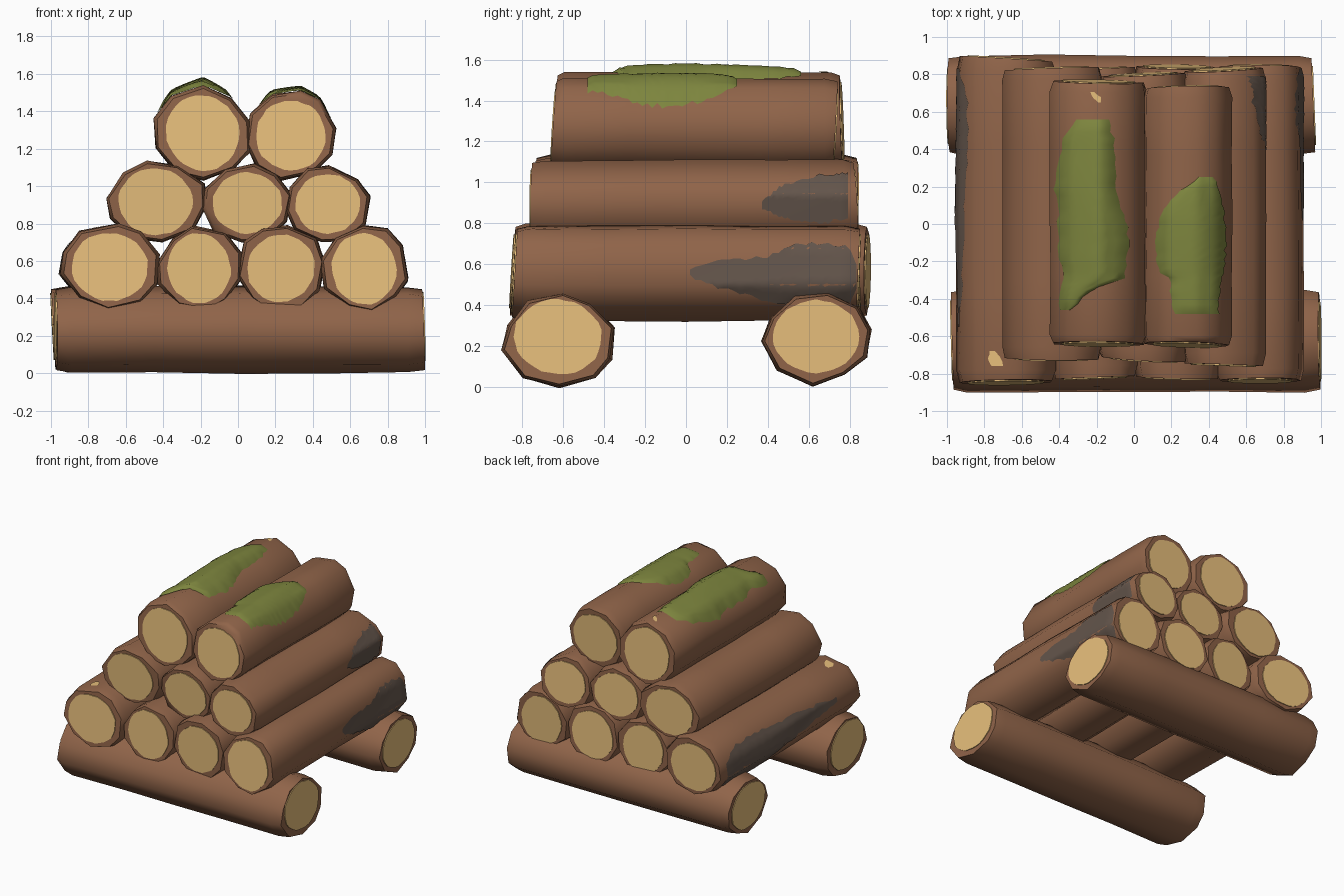
import bpy, bmesh, math, random
from mathutils import Vector
from mathutils.bvhtree import BVHTree

if "Cube" in bpy.data.objects:
    bpy.data.objects.remove(bpy.data.objects["Cube"])

random.seed(11)
SIDES = 10


def material(name, rgb):
    m = bpy.data.materials.new(name)
    m.diffuse_color = (*rgb, 1)
    m.use_nodes = True
    m.node_tree.nodes["Principled BSDF"].inputs["Base Color"].default_value = m.diffuse_color
    return m


BARK = material("bark brown", (0.28, 0.128, 0.067))
WOOD = material("cut wood tan", (0.80, 0.52, 0.20))
MOSS = material("moss green", (0.205, 0.235, 0.048))
DAMP = material("damp grey", (0.125, 0.09, 0.07))


def finish(bm, name, mats):
    bmesh.ops.recalc_face_normals(bm, faces=bm.faces[:])
    me = bpy.data.meshes.new(name)
    bm.to_mesh(me)
    bm.free()
    ob = bpy.data.objects.new(name, me)
    bpy.context.collection.objects.link(ob)
    for m in mats:
        me.materials.append(m)
    bpy.ops.object.select_all(action='DESELECT')
    ob.select_set(True)
    bpy.context.view_layer.objects.active = ob
    bpy.ops.object.shade_smooth_by_angle(angle=math.radians(62))
    return ob


def fit(vals):
    """Rescale values so they span -1 to 1."""
    lo, hi = min(vals), max(vals)
    return [2 * (v - lo) / (hi - lo) - 1 for v in vals]


def log(name, u0, u1, w0, w1, a0, a1, along_y=True):
    """Rough log filling a box: u across, w up, a along; returns a ray-cast tree."""
    cu, cw, ru, rw = (u0 + u1) / 2, (w0 + w1) / 2, (u1 - u0) / 2, (w1 - w0) / 2
    phase = random.uniform(0, 0.6)
    ang = [phase + math.tau * i / SIDES + random.uniform(-.1, .1) for i in range(SIDES)]
    rad = [random.uniform(.94, 1.04) for _ in ang]
    us = fit([r * math.cos(t) for r, t in zip(rad, ang)])
    ws = fit([r * math.sin(t) for r, t in zip(rad, ang)])
    tilt = {s: (random.uniform(.015, .035), random.uniform(0, math.tau)) for s in (-1, 1)}

    def point(u, w, t, out=0.0):
        s = -1 if t < .5 else 1
        depth, ta = tilt[s]
        a = a0 + (a1 - a0) * t
        if t in (0, 1):
            a -= s * (depth * (.5 + .5 * (u * math.cos(ta) + w * math.sin(ta))) - out)
        p, q = cu + u * ru, cw + w * rw
        return (p, a, q) if along_y else (a, p, q)

    bm = bmesh.new()
    rings = []
    # chamfered ends plus gently uneven rings between
    for t, k in [(0, .93), (.045, 1), (.27, 1), (.5, 1.01), (.73, 1), (.955, 1), (1, .93)]:
        ring = []
        for u, w in zip(us, ws):
            j = k if t in (0, 1) else k * random.uniform(.965, 1.01)
            ring.append(bm.verts.new(point(u * j, w * j, t)))
        rings.append(ring)
    for r, q in zip(rings, rings[1:]):
        for i in range(SIDES):
            j = (i + 1) % SIDES
            bm.faces.new((r[i], r[j], q[j], q[i]))
    bm.faces.new(rings[0])
    bm.faces.new(rings[-1])
    bmesh.ops.recalc_face_normals(bm, faces=bm.faces[:])
    tree = BVHTree.FromBMesh(bm)
    finish(bm, name, [BARK])

    # thin sawn-wood plates on both ends
    rise = 0 if along_y else .06
    for t, end in ((0, "start"), (1, "finish")):
        bm = bmesh.new()
        top, base = [], []
        for i in range(32):
            th = math.tau * i / 32
            k = .755 * random.uniform(.975, 1.02) + .02 * math.sin(2 * th + phase * 9)
            u, w = k * math.cos(th), k * math.sin(th) * 1.06 + rise
            top.append(bm.verts.new(point(u, w, t, out=.006)))
            base.append(bm.verts.new(point(u, w, t, out=-.002)))
        bm.faces.new(top)
        for i in range(32):
            j = (i + 1) % 32
            bm.faces.new((top[i], top[j], base[j], base[i]))
        bm.faces.new(base)
        finish(bm, f"{name}_cut_{end}", [WOOD])
    return tree


def patch(name, tree, mat, direction, stations, lift=0.0, steps=30, cols=10, ragged=.01):
    """Ragged patch laid on a log; stations are (y, low, high) seen along direction."""
    d = Vector(direction)
    up = abs(d.z) > .5
    bm = bmesh.new()
    grid = []
    ya, yb = stations[0][0], stations[-1][0]
    for i in range(steps + 1):
        y = ya + (yb - ya) * i / steps
        for s, e in zip(stations, stations[1:]):
            if s[0] <= y + 1e-6 and y <= e[0] + 1e-6:
                f = (y - s[0]) / (e[0] - s[0])
                lo, hi = s[1] + (e[1] - s[1]) * f, s[2] + (e[2] - s[2]) * f
                break
        lo += random.uniform(-ragged, ragged)
        hi += random.uniform(-ragged, ragged)
        row = []
        for j in range(cols + 1):
            c = lo + (hi - lo) * j / cols
            origin = Vector((c, y, 0) if up else (0, y, c)) - d * 3
            hit, nor, _, _ = tree.ray_cast(origin, d)
            if hit is None:
                row.append(None)
                continue
            swell = 0
            if 0 < j < cols and 0 < i < steps:
                swell = (math.sin(math.pi * j / cols) * math.sin(math.pi * i / steps)) ** .35
            row.append(bm.verts.new(hit - d * lift * swell + nor * .005))
        grid.append(row)
    for r, q in zip(grid, grid[1:]):
        for j in range(cols):
            vs = (r[j], r[j + 1], q[j + 1], q[j])
            if all(vs):
                bm.faces.new(vs)
    bmesh.ops.recalc_face_normals(bm, faces=bm.faces[:])
    if sum(f.normal.dot(d) for f in bm.faces) > 0:
        bmesh.ops.reverse_faces(bm, faces=bm.faces[:])
    me = bpy.data.meshes.new(name)
    bm.to_mesh(me)
    bm.free()
    me.materials.append(mat)
    me.shade_smooth()
    bpy.context.collection.objects.link(bpy.data.objects.new(name, me))


# two supporting logs lying crosswise
log("front_support_log", -.905, -.345, 0, .465, -.98, 1.0, False)
log("back_support_log", .365, .905, .005, .465, -1.0, .97, False)

# stacked logs: x range, z range, y range
STACK = {
    "lower_log_1": (-.95, -.42, .335, .80, -.86, .90),
    "lower_log_2": (-.435, .02, .33, .79, -.83, .84),
    "lower_log_3": (-.005, .465, .33, .79, -.83, .85),
    "lower_log_4": (.44, .91, .325, .79, -.85, .85),
    "middle_log_1": (-.71, -.17, .70, 1.135, -.73, .84),
    "middle_log_2": (-.19, .29, .70, 1.12, -.74, .81),
    "middle_log_3": (.255, .705, .70, 1.11, -.76, .84),
    "top_log_1": (-.45, .07, 1.03, 1.54, -.655, .77),
    "top_log_2": (.04, .525, 1.03, 1.51, -.66, .74),
}
trees = {n: log(n, *box) for n, box in STACK.items()}

# moss on the two top logs
patch("moss_left", trees["top_log_1"], MOSS, (0, 0, -1), [
    (-.46, -.40, -.34), (-.34, -.39, -.21), (-.30, -.38, -.06), (-.1, -.40, -.02),
    (.05, -.40, -.06), (.18, -.42, -.11), (.3, -.40, -.10), (.45, -.38, -.11),
    (.56, -.30, -.14)], lift=.04)
patch("moss_right", trees["top_log_2"], MOSS, (0, 0, -1), [
    (-.48, .22, .45), (-.34, .19, .46), (-.29, .19, .47), (-.26, .13, .48),
    (-.1, .12, .485), (.05, .14, .48), (.15, .22, .46), (.25, .35, .42)], lift=.025)

# damp stains on the outer sides
patch("damp_lower_right", trees["lower_log_4"], DAMP, (-1, 0, 0), [
    (.02, .54, .57), (.1, .50, .61), (.25, .47, .62), (.4, .42, .64),
    (.55, .39, .70), (.7, .39, .70), (.8, .41, .68), (.83, .48, .6)])
patch("damp_middle_right", trees["middle_log_3"], DAMP, (-1, 0, 0), [
    (.37, .88, .91), (.45, .84, .97), (.55, .81, 1.01), (.65, .80, 1.03), (.79, .83, 1.04)])
patch("damp_lower_left", trees["lower_log_1"], DAMP, (1, 0, 0), [
    (-.55, .60, .64), (-.2, .56, .67), (.1, .52, .69), (.22, .44, .70),
    (.5, .40, .71), (.7, .40, .70), (.83, .45, .64)])

# small chips of bare wood
patch("chip_top", trees["top_log_1"], WOOD, (0, 0, -1), [
    (.65, -.19, -.175), (.68, -.22, -.18), (.705, -.23, -.21)], steps=6, cols=3, ragged=.003)
patch("chip_lower", trees["lower_log_1"], WOOD, (0, 0, -1), [
    (-.76, -.76, -.70), (-.72, -.78, -.71), (-.68, -.77, -.74)], steps=6, cols=3, ragged=.003)
